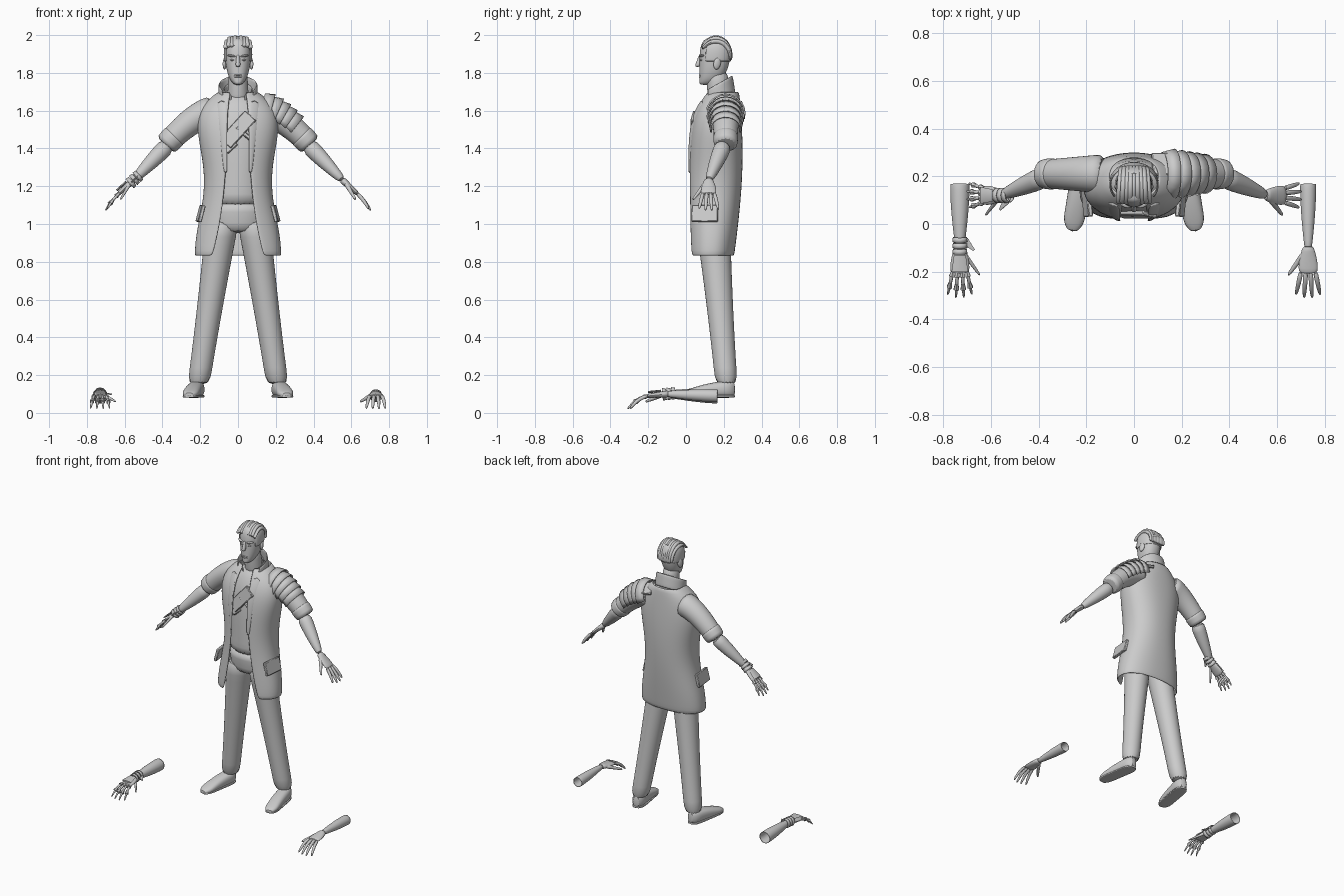
import bpy, bmesh
from math import sin, cos, asin, pi, sqrt, radians, copysign
from mathutils import Vector, Matrix

if "Cube" in bpy.data.objects:
    bpy.data.objects.remove(bpy.data.objects["Cube"])

RIGHTWARD, BACKWARD, UPWARD = Vector((1, 0, 0)), Vector((0, 1, 0)), Vector((0, 0, 1))
SIDES = ((1, "left"), (-1, "right"))
GREY = (.6, .6, .6, 1)
grey = bpy.data.materials.new("plain grey")
grey.use_nodes = True
grey.diffuse_color = GREY
grey.node_tree.nodes["Principled BSDF"].inputs["Base Color"].default_value = GREY


def finish(name, bm, smooth=0, thick=0, bevel=0):
    bmesh.ops.recalc_face_normals(bm, faces=bm.faces)
    mesh = bpy.data.meshes.new(name)
    bm.to_mesh(mesh)
    bm.free()
    ob = bpy.data.objects.new(name, mesh)
    bpy.context.collection.objects.link(ob)
    mesh.materials.append(grey)
    if thick:
        modifier = ob.modifiers.new("thickness", "SOLIDIFY")
        modifier.thickness, modifier.offset = thick, 0
    if bevel:
        ob.modifiers.new("bevel", "BEVEL").width = bevel
    if smooth:
        modifier = ob.modifiers.new("smooth", "SUBSURF")
        modifier.levels = modifier.render_levels = smooth
    bpy.ops.object.select_all(action="DESELECT")
    ob.select_set(True)
    bpy.context.view_layer.objects.active = ob
    bpy.ops.object.shade_smooth_by_angle(angle=radians(45))
    return ob


def sample(rule, steps, start=0, end=1):
    return [rule(start + (end - start) * i / steps) for i in range(steps + 1)]


def squared(value, power):
    return copysign(abs(value) ** power, value)


def loft(name, path, across=RIGHTWARD, axis=None, side=1, sides=16, power=1, caps=True,
         smooth=1, thick=0):
    """Skin rings of (centre, half width, half depth, front gap) along a path."""
    bm, rows = bmesh.new(), []
    last = len(path) - 1
    for i, (centre, width, depth, gap) in enumerate(path):
        ahead = axis or Vector(path[min(i + 1, last)][0]) - Vector(path[max(i - 1, 0)][0])
        ahead = ahead.normalized()
        u = (across - ahead * across.dot(ahead)).normalized()
        v = ahead.cross(u)
        opening = asin((gap / width) ** (1 / power))
        row = []
        for k in range(sides + (gap > 0)):
            angle = opening - pi / 2 + 2 * (pi - opening) * k / sides
            point = (Vector(centre) + u * width * squared(cos(angle), power)
                     + v * depth * squared(sin(angle), power))
            point.x *= side
            row.append(bm.verts.new(point))
        rows.append(row)
    for low, high in zip(rows, rows[1:]):
        for k in range(sides):
            j = (k + 1) % len(low)
            bm.faces.new((low[k], low[j], high[j], high[k]))
    if caps and not path[0][-1]:
        bm.faces.new(rows[0])
        bm.faces.new(rows[-1])
    return finish(name, bm, smooth, thick)


def ring(centre, width, depth=None, gap=0):
    return centre, width, depth or width, gap


def solid(name, place, size, turn=(0, 0, 0), rounded=False):
    bm = bmesh.new()
    scale = Matrix.Diagonal((*size, 1))
    if rounded:
        bmesh.ops.create_uvsphere(bm, u_segments=16, v_segments=10, radius=.5, matrix=scale)
    else:
        bmesh.ops.create_cube(bm, size=1, matrix=scale)
    ob = finish(name, bm, bevel=0 if rounded else .004)
    ob.location, ob.rotation_euler = place, turn


# Long open coat, described from hem to collar
def coat_ring(t, inset=0, gap=True):
    width = (.2 + .025 * cos(2.2 * pi * t)) * (1 - .55 * t ** 12) - 2 * inset
    front = .015 + .1 * t ** 8 + inset
    back = .25 + .045 * sin(.8 * pi * t) - inset
    opening = (.055 + .08 * (1 - t) ** 3) * (1 - .3 * t ** 12) if gap else 0
    return ring((0, (front + back) / 2, .83 + .87 * t), width, (back - front) / 2, opening)


def coat_front(t, x):
    (_, y, z), width, depth, _ = coat_ring(t)
    return Vector((x, y - depth * (1 - (x / width) ** 2.3) ** .44, z))


loft("coat", sample(coat_ring, 16), axis=UPWARD, sides=36, power=.88, thick=.01)
loft("shirt", sample(lambda t: coat_ring(t, .017, False), 9, .3), axis=UPWARD, sides=24)
tilt = Vector((0, -.5, .9))
for name, size, gap in (("coat_collar", .1, .07), ("shirt_collar", .075, .03)):
    loft(name, sample(lambda t: ring((0, .175 - .015 * t, 1.65 + .9 * size * t),
                                     size, size * .95, gap * (1 + .2 * t)), 3),
         axis=tilt, sides=24, thick=.008)

# Chest straps
for name, x, z, length, width, lean in (("wide", 0, 1.5, .2, .08, -48), ("lower", -.04, 1.41, .07, .04, -42),
                                        ("crossing", .03, 1.48, .1, .02, 40)):
    solid(name + "_chest_strap", (x, .04, z), (length, .02, width), (-.2, radians(lean), 0))

# Trouser seat
loft("trouser_seat", sample(lambda t: ring((0, .15, .95 + .17 * t), .14 + .02 * t, .09 + .02 * t), 3),
     axis=UPWARD, sides=20)


# Rules for the limbs, from the body outward
def leg(t):
    slim = (1 - t) ** 1.5
    return ring((.08 + .13 * t, .14 + .075 * t, 1.03 - .89 * t), .06 + .03 * slim, .06 + .035 * slim)


def sleeve(t, swell=0):
    return ring((.12 + .26 * t, .21, 1.6 - .18 * t ** 1.6), .085 - .025 * t + swell)


def shoe(t, height):
    taper = (1 - (2 * t - 1) ** 8) ** .4
    return ring((.21 + .05 * t, .265 - .3 * t, .08 + height), .045 * taper, height)


def forearm(name, elbow, wrist, across, side, bulk=1, caps=True):
    loft(name, sample(lambda t: ring(elbow.lerp(wrist, t), bulk * (.02 + .027 * cos(t * pi / 2))), 5),
         across, side=side, caps=caps, thick=0 if caps else .004)


for side, word in SIDES:
    loft(word + "_trouser_leg", sample(leg, 9), axis=UPWARD, side=side)
    loft(word + "_shoe", sample(lambda t: shoe(t, .046 - .034 * t * t), 8, .01, .99),
         side=side, power=.8)
    loft(word + "_sole", sample(lambda t: shoe(t, .008), 8, .01, .99), side=side, power=.5)
    loft(word + "_sleeve", sample(sleeve, 6), BACKWARD, side=side)
    loft(word + "_cuff", sample(lambda t: sleeve(t, .004), 3, .8, 1.02), BACKWARD, side=side)

    # Lapel widening toward the collar
    lapel = []
    for i in range(7):
        t, width = .5 + .075 * i, .01 + .004 * i
        lapel.append(ring(coat_front(t, .055 + width) - BACKWARD * .004, width, .006))
    loft(word + "_lapel", lapel, Vector((1, .4, 0)), side=side, sides=8)

    # Hip pocket flap
    solid(word + "_pocket_flap", (side * .198, .1, 1.055), (.02, .14, .09), (0, -.25 * side, -.1 * side))


def hand(word, wrist, ahead, inward, side, plated, curl):
    """Palm, fingers and thumb along ahead, with the thumb toward inward."""
    up = inward.cross(ahead)
    slim = .75 if plated else 1

    def at(length, spread=0, lift=0):
        return wrist + ahead * length + inward * spread + up * lift

    def palm(t):
        return ring(at(.12 * t - .01), .022 + .02 * sin(t * 2), .02 - .009 * t)

    loft(word + "_palm", sample(palm, 5), inward, side=side, sides=12)
    for i, finger in enumerate(("index", "middle", "ring", "little")):
        spread, reach = .03 - .02 * i, .09 + .03 * sin(.5 + .7 * i)

        def joint(t):
            return ring(at(.1 + reach * t, spread * (1 + .7 * t), -curl * t * t),
                        slim * .011 * (1 - .5 * t ** 4))

        loft(f"{word}_{finger}_finger", sample(joint, 4), inward, side=side, sides=8)
        for k in range(2 * plated):
            loft(f"{word}_{finger}_plate", [joint(.45 * k), ring(joint(.45 * k + .2)[0], .013)],
                 inward, side=side, sides=6, smooth=0)
    loft(word + "_thumb", sample(lambda t: ring(at(.02 + .1 * t, .015 + .07 * t, -.03 * t),
                                                slim * (.015 - .008 * t)), 4),
         up, side=side, sides=8)
    if plated:
        # Banded wrist guard, back plate and side fin
        for k in range(3):
            loft(word + "_wrist_band", [ring(at(.025 * k - .045), .028), ring(at(.025 * k - .025), .031)],
                 inward, side=side, sides=10, smooth=0, caps=False, thick=.005)
        loft(word + "_back_plate", sample(lambda t: ring(at(.03 + .07 * t, 0, .02), .025 + .01 * t, .006), 2),
             inward, side=side, sides=8, smooth=0)
        loft(word + "_guard_fin", sample(lambda t: ring(at(.04 * t - .03, .02 + .04 * t), .02 - .015 * t, .004), 2),
             ahead, side=side, sides=6, smooth=0)


# Worn arms, and a spare pair lying on the ground
slope = Vector((.74, 0, -.67)).normalized()
forward = Vector((0, -1, -.1)).normalized()
worn_wrist, spare_wrist = Vector((.555, .12, 1.23)), Vector((.73, -.1, .1))
for side, word in SIDES:
    plated = side < 0
    forearm(word + "_forearm", Vector((.37, .2, 1.42)), worn_wrist, BACKWARD, side)
    hand(word, worn_wrist, slope, -BACKWARD, side, plated, .02)
    forearm(word + "_spare_forearm", Vector((.73, .17, .09)), spare_wrist, RIGHTWARD, side,
            .85 if plated else .7, caps=False)
    hand(word + "_spare", spare_wrist, forward, -RIGHTWARD, side, plated, .06)

# Overlapping shoulder armour on the left arm
for i in range(5):
    start, end = sleeve(.12 * i)[0], sleeve(.2 + .12 * i)[0]
    size = .097 - .005 * i
    loft("shoulder_plate", [ring(start, size * .92, gap=size * .9), ring(end, size * 1.05, gap=size)],
         BACKWARD, sides=12, smooth=0, thick=.008)
solid("shoulder_strap", (.12, .25, 1.65), (.09, .1, .02), (-.4, .2, 0))


# Head from chin to crown
def head(t, swell=0, gap=0):
    jaw, crown = sqrt(1 - (1 - t) ** 3), t ** 8
    front, back = .07 + .04 * crown - swell, .11 + .13 * jaw - .05 * crown + swell
    width = .072 * jaw * sqrt(1 - crown) + swell
    return ring((0, (front + back) / 2, 1.73 + .26 * t), width, (back - front) / 2, gap * width)


loft("neck", sample(lambda t: ring((0, .18 - .02 * t, 1.62 + .2 * t), .06 - .01 * t, .06), 3), axis=UPWARD)
loft("head", sample(head, 12, .02, .98), axis=UPWARD, sides=20, power=.9, smooth=2)
loft("nose", sample(lambda t: ring((0, .08 - .02 * t, 1.9 - .07 * t), .008 + .007 * t, .01 + .007 * t), 3),
     axis=UPWARD, sides=10)
for name, z in (("upper_lip", 1.788), ("lower_lip", 1.779)):
    solid(name, (0, .076, z), (.045, .016, .009), rounded=True)
for side, word in SIDES:
    solid(word + "_brow", (side * .033, .083, 1.89), (.05, .03, .013), (0, -.15 * side, .3 * side), True)
    solid(word + "_eye", (side * .03, .082, 1.868), (.026, .016, .01), (0, 0, .3 * side), True)
    solid(word + "_ear", (side * .07, .165, 1.85), (.02, .04, .065), (-.2, 0, .3 * side), True)

# Cropped sides and swept-back ridged locks
loft("side_hair", sample(lambda t: head(t, .004, .85), 6, .5, .95), axis=UPWARD, sides=20, power=.9, thick=.006)
for i in range(-4, 5):
    x = .0165 * i
    round_off = (1 - (x / .085) ** 4) ** .5

    def lock(t):
        angle = radians(150 - 165 * t)
        reach = .085 * (.75 + .25 * round_off)
        height = .092 * round_off + .008 * sin(pi * t) + .003 * (i % 2)
        return ring((x * (1 - .25 * t), .155 + reach * cos(angle), 1.888 + height * sin(angle)),
                    .013, .007 + .006 * sin(pi * t))

    loft("hair_lock", sample(lock, 8), sides=8)
